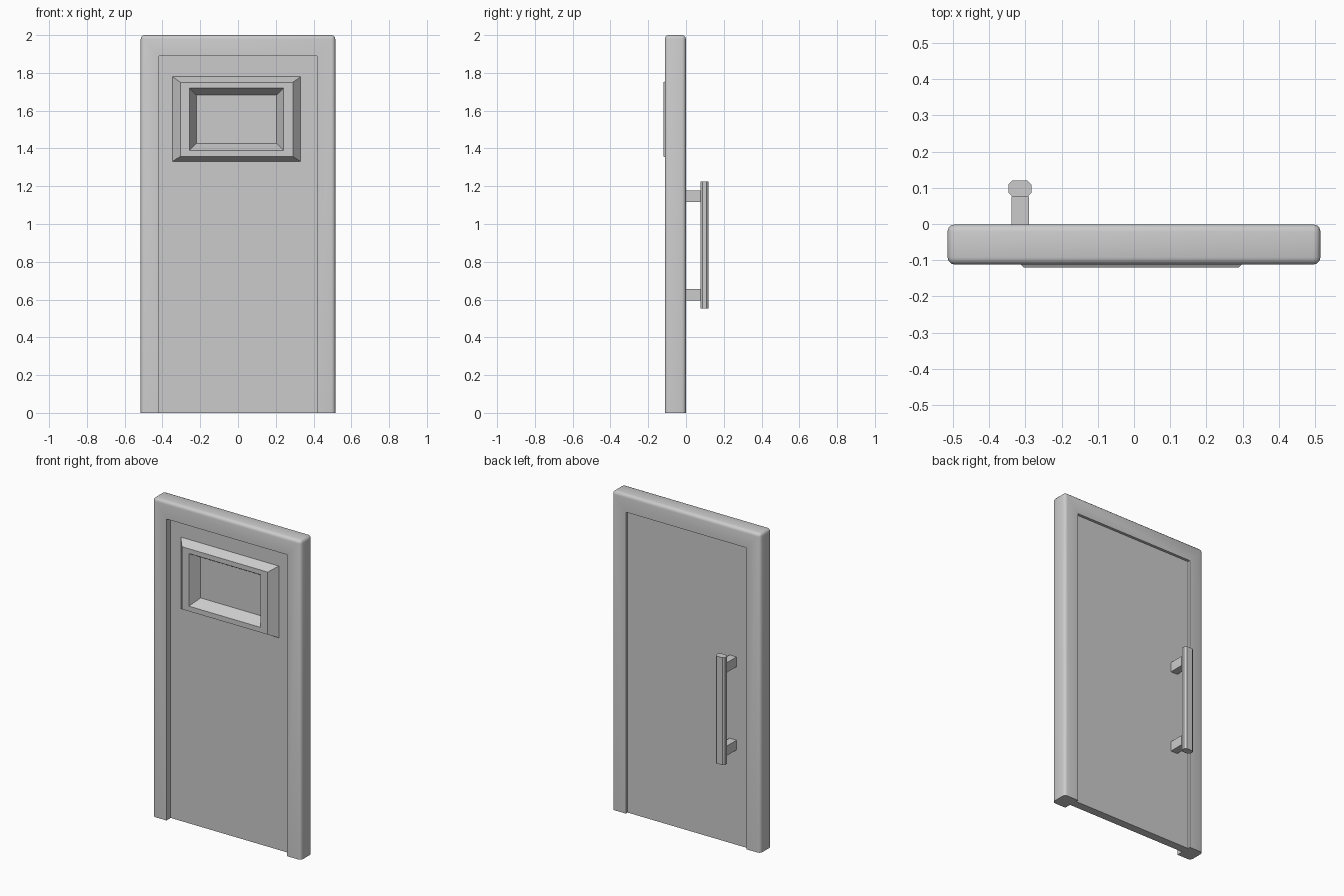
import bpy, bmesh

if "Cube" in bpy.data.objects:
    bpy.data.objects.remove(bpy.data.objects["Cube"])


def finish(bm, name):
    bmesh.ops.recalc_face_normals(bm, faces=bm.faces[:])
    me = bpy.data.meshes.new(name)
    bm.to_mesh(me)
    bm.free()
    ob = bpy.data.objects.new(name, me)
    bpy.context.collection.objects.link(ob)
    return ob


def extrude_profile(pts, vec):
    bm = bmesh.new()
    f = bm.faces.new([bm.verts.new(p) for p in pts])
    new = bmesh.ops.extrude_face_region(bm, geom=[f])["geom"]
    verts = [v for v in new if isinstance(v, bmesh.types.BMVert)]
    bmesh.ops.translate(bm, verts=verts, vec=vec)
    bmesh.ops.recalc_face_normals(bm, faces=bm.faces[:])
    return bm


def box(name, x0, x1, y0, y1, z0, z1):
    pts = [(x0, y0, z0), (x1, y0, z0), (x1, y1, z0), (x0, y1, z0)]
    return finish(extrude_profile(pts, (0, 0, z1 - z0)), name)


# Door frame: inverted U with rounded outer edges
W, H, IW, IH = 0.515, 2.0, 0.418, 1.89
Y0, Y1 = -0.112, -0.001
outline = [(-W, 0), (-W, H), (W, H), (W, 0), (IW, 0), (IW, IH), (-IW, IH), (-IW, 0)]
bm = extrude_profile([(x, Y0, z) for x, z in outline], (0, Y1 - Y0, 0))


def outer(v):
    return abs(v.co.x) > W - 0.001 or v.co.z > H - 0.001


edges = [e for e in bm.edges if all(outer(v) for v in e.verts)
         and max(v.co.z for v in e.verts) > 0.01]
bmesh.ops.bevel(bm, geom=edges, offset=0.02, segments=3, profile=0.5, affect='EDGES')
frame = finish(bm, "door_frame")
bpy.context.view_layer.objects.active = frame
frame.select_set(True)
bpy.ops.object.shade_smooth_by_angle(angle=0.6)

# Door leaf: nested rectangular rings form the raised window trim and its pocket
rings = [  # x0, x1, z0, z1, y
    (-IW, IW, 0.0, IH, -0.018),
    (-IW, IW, 0.0, IH, -0.07),
    (-0.348, 0.332, 1.33, 1.78, -0.07),
    (-0.305, 0.290, 1.358, 1.75, -0.12),
    (-0.257, 0.241, 1.39, 1.72, -0.12),
    (-0.220, 0.204, 1.427, 1.682, -0.056),
]
bm = bmesh.new()
loops = [[bm.verts.new((x, y, z)) for x, z in ((a, c), (b, c), (b, d), (a, d))]
         for a, b, c, d, y in rings]
for p, q in zip(loops, loops[1:]):
    for i in range(4):
        j = (i + 1) % 4
        bm.faces.new((p[i], p[j], q[j], q[i]))
bm.faces.new(loops[0])
bm.faces.new(loops[-1])
finish(bm, "door_leaf")

# Pull handle: chamfered bar on two posts
x0, x1, y0, y1, c = -0.347, -0.283, 0.076, 0.12, 0.011
bar = [(x0 + c, y0), (x1 - c, y0), (x1, y0 + c), (x1, y1 - c),
       (x1 - c, y1), (x0 + c, y1), (x0, y1 - c), (x0, y0 + c)]
finish(extrude_profile([(x, y, 0.552) for x, y in bar], (0, 0, 0.673)), "handle_bar")
for name, z in (("handle_post_lower", 0.595), ("handle_post_upper", 1.117)):
    box(name, -0.338, -0.290, -0.018, 0.076, z, z + 0.061)
